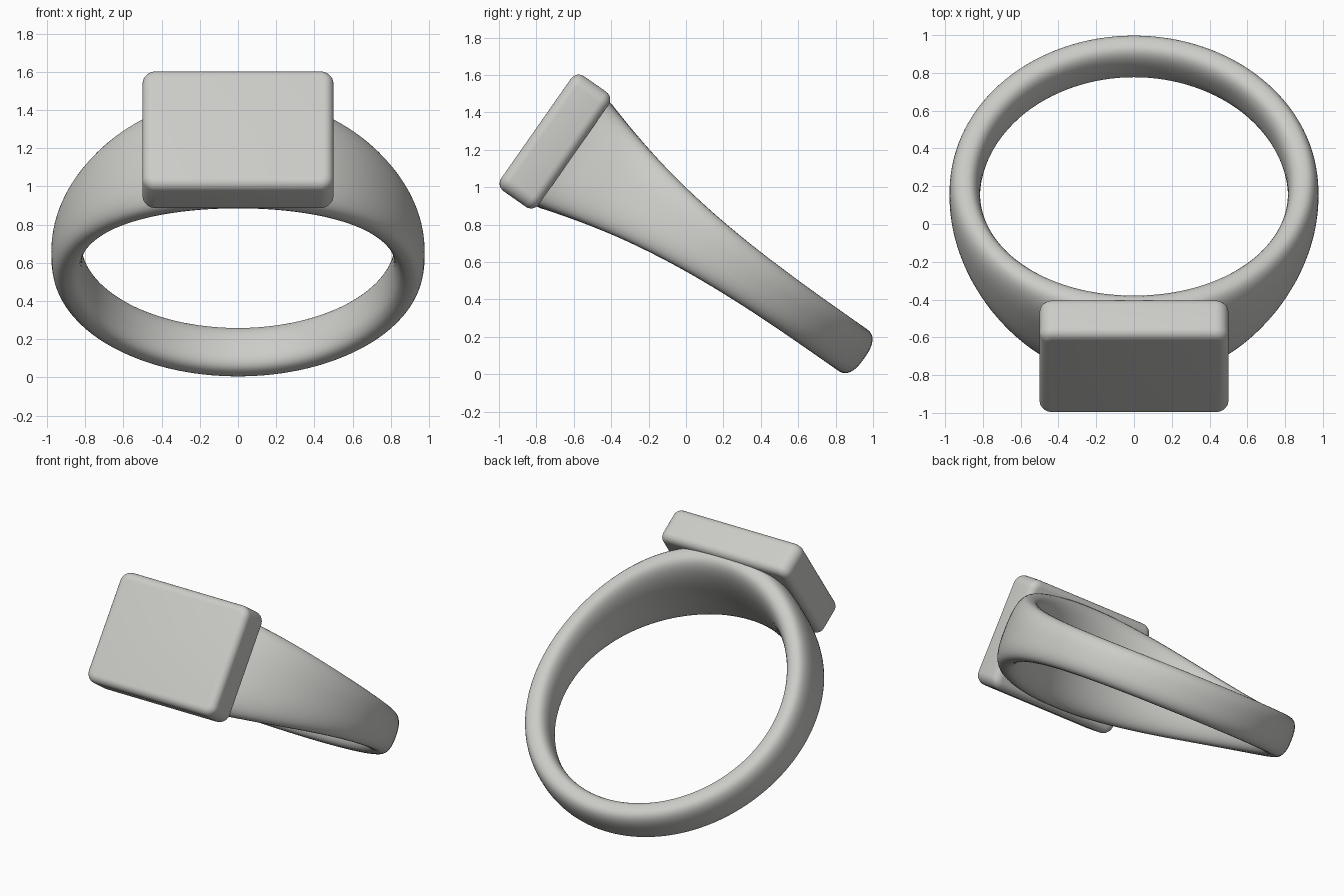
import bpy, bmesh
from math import sin, cos, pi, radians
from mathutils import Matrix, Vector

cube = bpy.data.objects.get("Cube")
if cube:
    bpy.data.objects.remove(cube, do_unlink=True)

metal = bpy.data.materials.new("pale_grey_metal")
metal.use_nodes = True
COLOR = (0.6, 0.6, 0.575, 1)
metal.diffuse_color = COLOR
metal.node_tree.nodes["Principled BSDF"].inputs["Base Color"].default_value = COLOR

# Ring frame: local y is the finger axis, local z points at the flat plate
TILT = Matrix.Rotation(radians(55), 4, 'X')
AXIS_MID = 0.617
CENTRE = 0.245


def finish(name, bm, angle):
    bmesh.ops.recalc_face_normals(bm, faces=bm.faces)
    bm.transform(TILT)
    mesh = bpy.data.meshes.new(name)
    bm.to_mesh(mesh)
    bm.free()
    obj = bpy.data.objects.new(name, mesh)
    bpy.context.collection.objects.link(obj)
    mesh.materials.append(metal)
    bpy.ops.object.select_all(action='DESELECT')
    obj.select_set(True)
    bpy.context.view_layer.objects.active = obj
    bpy.ops.object.shade_smooth_by_angle(angle=radians(angle))
    return obj


def rounded(v, power):
    return (1 if v >= 0 else -1) * abs(v) ** (2 / power)


# Band: soft oval section swept round, widening and thickening to the shoulders
bm = bmesh.new()
STEPS, SIDES = 128, 40
INNER, OUTER = 0.815, 0.977
loops = []
for i in range(STEPS):
    t = 2 * pi * i / STEPS
    outer = OUTER + 0.07 * max(0, sin(t)) ** 3
    mid, half = (outer + INNER) / 2, (outer - INNER) / 2
    rise = (sin(t) + 1) / 2
    width = 0.135 + 0.205 * rise ** 3
    loop = []
    for j in range(SIDES):
        p = 2 * pi * j / SIDES
        r = mid + half * rounded(cos(p), 2.6)
        loop.append(bm.verts.new((r * cos(t),
                                  AXIS_MID + width * rounded(sin(p), 2.6),
                                  CENTRE + r * sin(t))))
    loops.append(loop)
for i in range(STEPS):
    a, b = loops[i], loops[(i + 1) % STEPS]
    for j in range(SIDES):
        k = (j + 1) % SIDES
        bm.faces.new((a[j], a[k], b[k], b[j]))
finish("ring_band", bm, 60)

# Flat plate: rounded rectangle with softened rims
bm = bmesh.new()
bmesh.ops.create_cube(bm, size=1)
bmesh.ops.scale(bm, vec=Vector((1.0, 0.75, 0.245)), verts=bm.verts)
upright = [e for e in bm.edges if abs(e.verts[0].co.z - e.verts[1].co.z) > 0.1]
bmesh.ops.bevel(bm, geom=upright, offset=0.07, segments=8, profile=0.5,
                affect='EDGES')
rims = [e for e in bm.edges if abs(e.verts[0].co.z - e.verts[1].co.z) < 0.01]
bmesh.ops.bevel(bm, geom=rims, offset=0.05, segments=6, profile=0.5,
                affect='EDGES')
bmesh.ops.translate(bm, vec=Vector((0, AXIS_MID, 1.2875)), verts=bm.verts)
finish("signet_plate", bm, 40)
